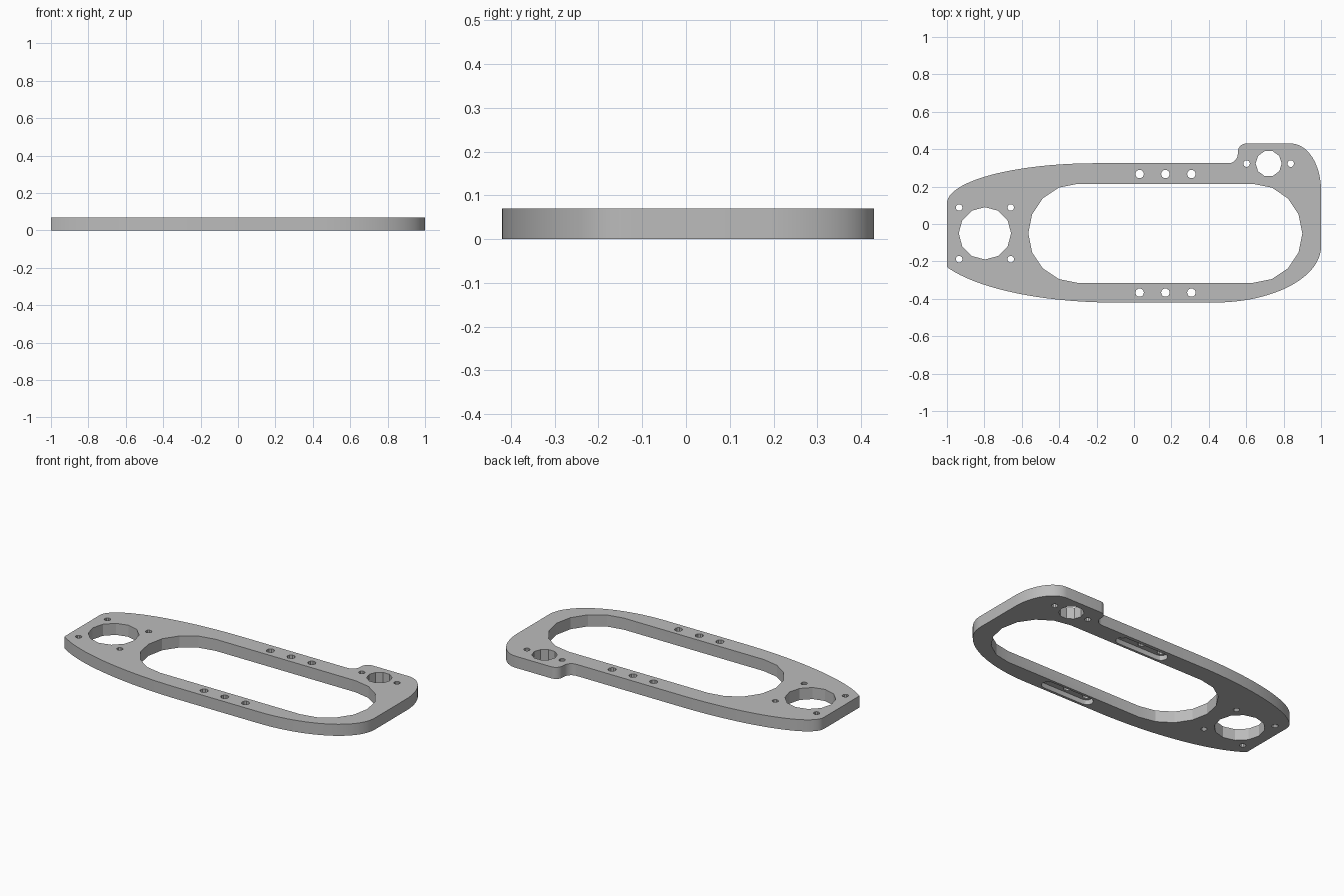
import bpy
import bmesh
from math import cos, sin, pi, radians

THICK = 0.07
SLOT_DEPTH = 0.03
MID_Y = -0.05

cube = bpy.data.objects.get("Cube")
if cube:
    bpy.data.objects.remove(cube, do_unlink=True)


def arc(cx, cy, rx, ry, start, end, steps=24):
    """Points along an elliptical arc, angles in degrees."""
    angles = [radians(start + (end - start) * i / steps) for i in range(steps + 1)]
    return [(cx + rx * cos(a), cy + ry * sin(a)) for a in angles]


def circle(cx, cy, r, sides):
    return arc(cx, cy, r, r, 0, 360, sides)[:-1]


def stadium(x0, x1, cy, r, steps):
    return arc(x1, cy, r, r, -90, 90, steps) + arc(x0, cy, r, r, 90, 270, steps)


def prisms(name, profiles, bottom, top):
    """One object holding an upright prism for each profile."""
    bm = bmesh.new()
    for points in profiles:
        face = bm.faces.new([bm.verts.new((x, y, bottom)) for x, y in points])
        out = bmesh.ops.extrude_face_region(bm, geom=[face])
        moved = [v for v in out["geom"] if isinstance(v, bmesh.types.BMVert)]
        bmesh.ops.translate(bm, verts=moved, vec=(0, 0, top - bottom))
    bmesh.ops.recalc_face_normals(bm, faces=bm.faces)
    mesh = bpy.data.meshes.new(name)
    bm.to_mesh(mesh)
    bm.free()
    obj = bpy.data.objects.new(name, mesh)
    bpy.context.collection.objects.link(obj)
    return obj


def cut(target, cutter):
    mod = target.modifiers.new("cut", "BOOLEAN")
    mod.operation = "DIFFERENCE"
    mod.solver = "EXACT"
    mod.object = cutter
    bpy.context.view_layer.objects.active = target
    bpy.ops.object.modifier_apply(modifier=mod.name)
    bpy.data.objects.remove(cutter, do_unlink=True)


# Plate outline, counter-clockwise from the lower right
outline = (
    arc(0.43, -0.12, 0.57, 0.30, -90, 0)              # lower right sweep
    + arc(0.84, 0.18, 0.16, 0.25, 0, 90)              # upper right shoulder
    + arc(0.60, 0.385, 0.045, 0.045, 90, 180, 10)     # tab corner
    + arc(0.505, 0.375, 0.05, 0.05, 0, -90, 10)       # tab fillet
    + arc(-0.20, 0.11, 0.80, 0.215, 90, 180)          # upper left sweep
    + arc(-0.10, -0.10, 0.985, 0.32, 204, 270)        # lower left sweep
)
plate = prisms("mounting_plate", [outline], 0, THICK)

# Through holes: long window, large bore, tab bore and screw holes
rail_x = (0.03, 0.168, 0.307)
rail_y = (0.267, -0.367)
bore_x, tab_x, tab_y = -0.797, 0.72, 0.323
holes = [
    stadium(-0.30, 0.635, MID_Y, 0.265, 8),
    circle(bore_x, MID_Y, 0.14, 12),
    circle(tab_x, tab_y, 0.07, 10),
]
holes += [circle(bore_x + sx * 0.138, MID_Y + sy * 0.138, 0.018, 10)
          for sx in (-1, 1) for sy in (-1, 1)]
holes += [circle(tab_x + s * 0.118, tab_y, 0.018, 10) for s in (-1, 1)]
holes += [circle(x, y, 0.023, 10) for x in rail_x for y in rail_y]
cut(plate, prisms("hole_cutter", holes, -0.1, THICK + 0.1))

# Recessed slots under each row of rail holes
slots = [stadium(rail_x[0], rail_x[-1], y, 0.037, 6) for y in rail_y]
cut(plate, prisms("slot_cutter", slots, -0.1, SLOT_DEPTH))

# Plain grey finish
grey = bpy.data.materials.new("plain_grey")
colour = (0.5, 0.5, 0.5, 1)
grey.use_nodes = True
grey.diffuse_color = colour
grey.node_tree.nodes["Principled BSDF"].inputs["Base Color"].default_value = colour
plate.data.materials.clear()
plate.data.materials.append(grey)

# Smooth outer sweeps, faceted holes
bpy.ops.object.select_all(action="DESELECT")
plate.select_set(True)
bpy.context.view_layer.objects.active = plate
bpy.ops.object.shade_smooth_by_angle(angle=radians(20))
